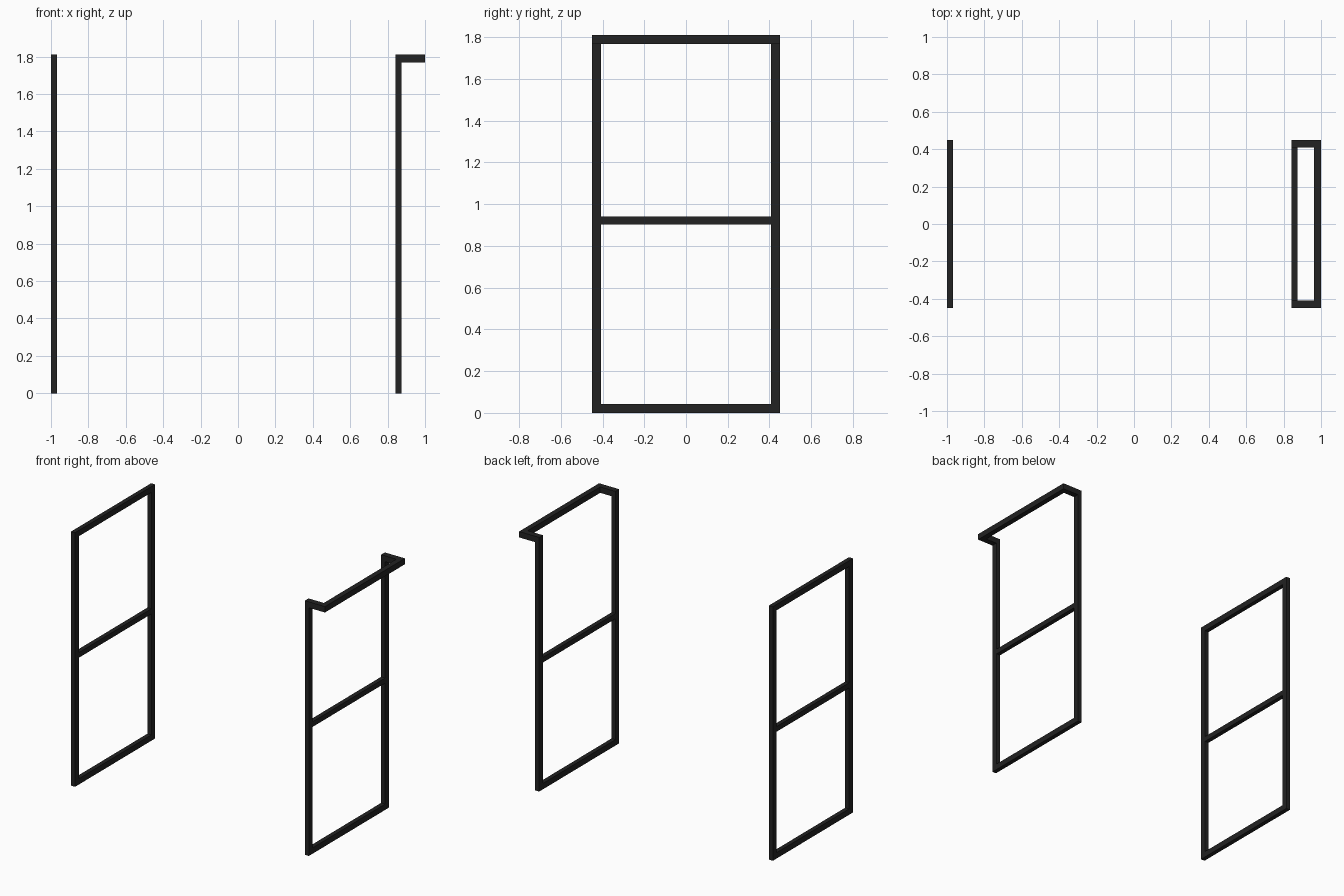
import bpy

if "Cube" in bpy.data.objects:
    bpy.data.objects.remove(bpy.data.objects["Cube"])

mat = bpy.data.materials.new("black_metal")
mat.diffuse_color = (0.016, 0.016, 0.016, 1)
mat.use_nodes = True
mat.node_tree.nodes["Principled BSDF"].inputs["Base Color"].default_value = mat.diffuse_color

H, W, T, D = 1.81, 0.45, 0.042, 0.031  # height, half width, bar width, bar depth


def bar(name, x0, x1, y0, y1, z0, z1):
    bpy.ops.mesh.primitive_cube_add(
        size=1, location=((x0 + x1) / 2, (y0 + y1) / 2, (z0 + z1) / 2))
    ob = bpy.context.object
    ob.name = name
    ob.scale = (x1 - x0, y1 - y0, z1 - z0)
    bpy.ops.object.transform_apply(location=False, rotation=False, scale=True)
    ob.data.materials.append(mat)


def frame(side, x):
    # bottom rail, two posts and a middle rung
    bar(side + "_bottom_rail", x, x + D, -W, W, 0, T)
    bar(side + "_middle_rung", x, x + D, -W + T, W - T, 0.903, 0.94)
    for end, y in (("front", -W), ("back", W - T)):
        bar(f"{side}_{end}_post", x, x + D, y, y + T, T, H)


# left frame, closed by a top rail between the posts
frame("left", -1.0)
bar("left_top_rail", -1.0, -1.0 + D, -W + T, W - T, H - T, H)

# right frame, with its top rail carried outward on two arms
R = 0.842
frame("right", R)
for end, y in (("front", -W), ("back", W - T)):
    bar(f"right_{end}_arm", R + D, 1.0 - 0.038, y, y + T, H - T, H)
bar("right_top_rail", 1.0 - 0.038, 1.0, -W, W, H - T, H)
